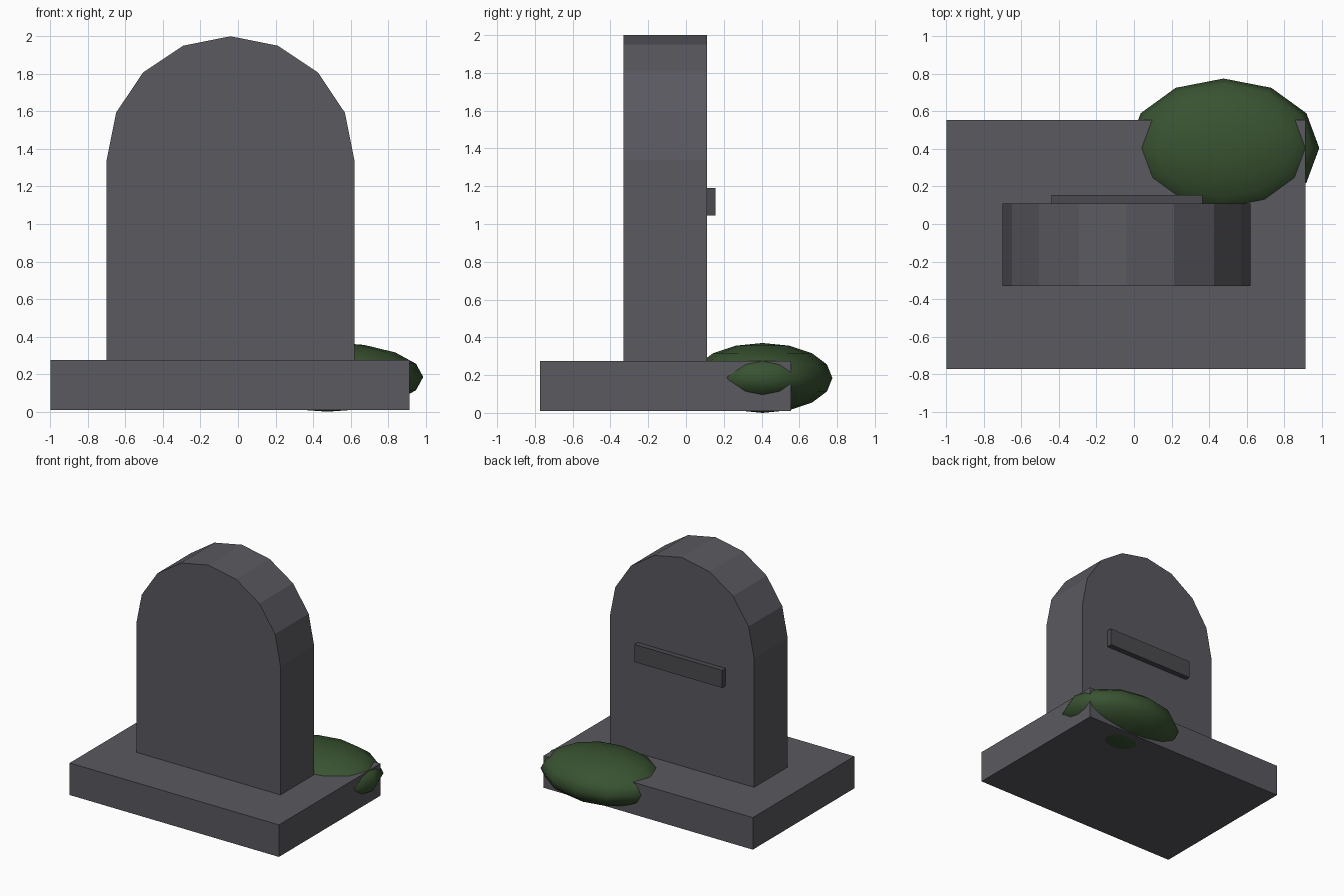
import bpy
from math import pi

if "Cube" in bpy.data.objects:
    bpy.data.objects.remove(bpy.data.objects["Cube"])


def material(name, rgb):
    m = bpy.data.materials.new(name)
    m.diffuse_color = (*rgb, 1)
    m.use_nodes = True
    m.node_tree.nodes["Principled BSDF"].inputs["Base Color"].default_value = m.diffuse_color
    return m


stone = material("stone_grey", (0.10, 0.10, 0.115))
dark = material("dark_stone", (0.07, 0.07, 0.08))
green = material("moss_green", (0.04, 0.085, 0.03))


def finish(name, mat):
    obj = bpy.context.object
    obj.name = name
    bpy.ops.object.transform_apply(location=False, rotation=True, scale=True)
    obj.data.materials.append(mat)
    return obj


def box(name, lo, hi, mat):
    mid = [(a + b) / 2 for a, b in zip(lo, hi)]
    bpy.ops.mesh.primitive_cube_add(size=1, location=mid)
    bpy.context.object.scale = [b - a for a, b in zip(lo, hi)]
    return finish(name, mat)


# Plinth and upright slab, which runs down through the plinth
box("plinth", (-1, -0.772, 0.01), (0.915, 0.555, 0.275), stone)
box("slab", (-0.70, -0.33, 0.01), (0.62, 0.11, 1.34), stone)

# Rounded top: 16-sided drum sunk halfway into the slab
bpy.ops.mesh.primitive_cylinder_add(vertices=16, radius=0.66, depth=0.44,
                                    location=(-0.04, -0.11, 1.34),
                                    rotation=(pi / 2, 0, 0))
finish("rounded_top", stone)

# Raised bar on the rear face
box("inscription_bar", (-0.44, 0.07, 1.045), (0.365, 0.155, 1.19), dark)

# Moss clump over the rear corner
bpy.ops.mesh.primitive_uv_sphere_add(segments=12, ring_count=8, radius=1,
                                     location=(0.477, 0.405, 0.185))
bpy.context.object.scale = (0.51, 0.37, 0.185)
finish("moss", green)
bpy.ops.object.shade_smooth()
